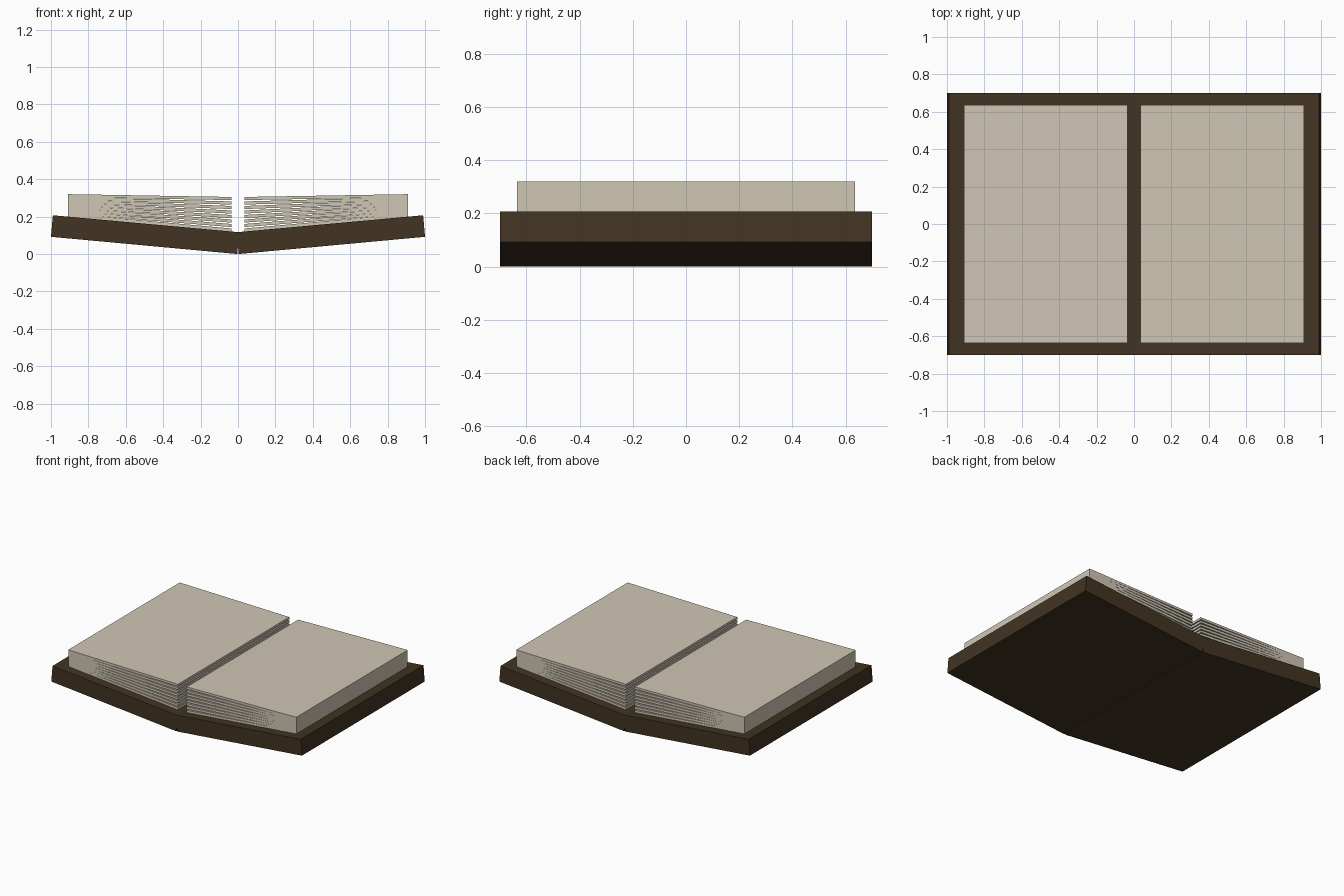
import bpy
import bmesh

default_cube = bpy.data.objects.get("Cube")
if default_cube:
    bpy.data.objects.remove(default_cube, do_unlink=True)


def make_material(name, rgb):
    mat = bpy.data.materials.new(name)
    mat.use_nodes = True
    colour = (*rgb, 1.0)
    mat.diffuse_color = colour
    mat.node_tree.nodes["Principled BSDF"].inputs["Base Color"].default_value = colour
    return mat


def extrude_profile(name, profile, half_depth, side, mat):
    """Extrude an x-z outline along y; side = -1 mirrors it to the right half."""
    bm = bmesh.new()
    verts = [bm.verts.new((side * x, -half_depth, z)) for x, z in profile]
    face = bm.faces.new(verts)
    grown = bmesh.ops.extrude_face_region(bm, geom=[face])["geom"]
    moved = [g for g in grown if isinstance(g, bmesh.types.BMVert)]
    bmesh.ops.translate(bm, verts=moved, vec=(0, 2 * half_depth, 0))
    bmesh.ops.recalc_face_normals(bm, faces=bm.faces)
    mesh = bpy.data.meshes.new(name)
    bm.to_mesh(mesh)
    bm.free()
    mesh.materials.append(mat)
    obj = bpy.data.objects.new(name, mesh)
    bpy.context.collection.objects.link(obj)
    return obj


leather = make_material("dark brown leather", (0.054, 0.034, 0.016))
paper = make_material("cream paper", (0.63, 0.57, 0.46))

# Cover half outline: tilted slab with a narrow slot under the spine
COVER = [(0.004, 0), (1.0, 0.092), (0.99, 0.207), (0, 0.117), (0, 0.044)]

# Sheets fan open towards the spine and press together at the outer edge
SHEETS = 8
THICK = 0.0165
INNER_X, OUTER_X = 0.035, 0.91
INNER_Z, OUTER_Z = (0.12, 0.305 - THICK), (0.2, 0.32 - THICK)

for side, label in ((1, "left"), (-1, "right")):
    extrude_profile(f"{label}_cover", COVER, 0.7, side, leather)
    for i in range(SHEETS):
        t = i / (SHEETS - 1)
        zi = INNER_Z[0] + t * (INNER_Z[1] - INNER_Z[0])
        zo = OUTER_Z[0] + t * (OUTER_Z[1] - OUTER_Z[0])
        outline = [(INNER_X, zi), (OUTER_X, zo),
                   (OUTER_X, zo + THICK), (INNER_X, zi + THICK)]
        extrude_profile(f"{label}_page_{i + 1}", outline, 0.635, side, paper)
